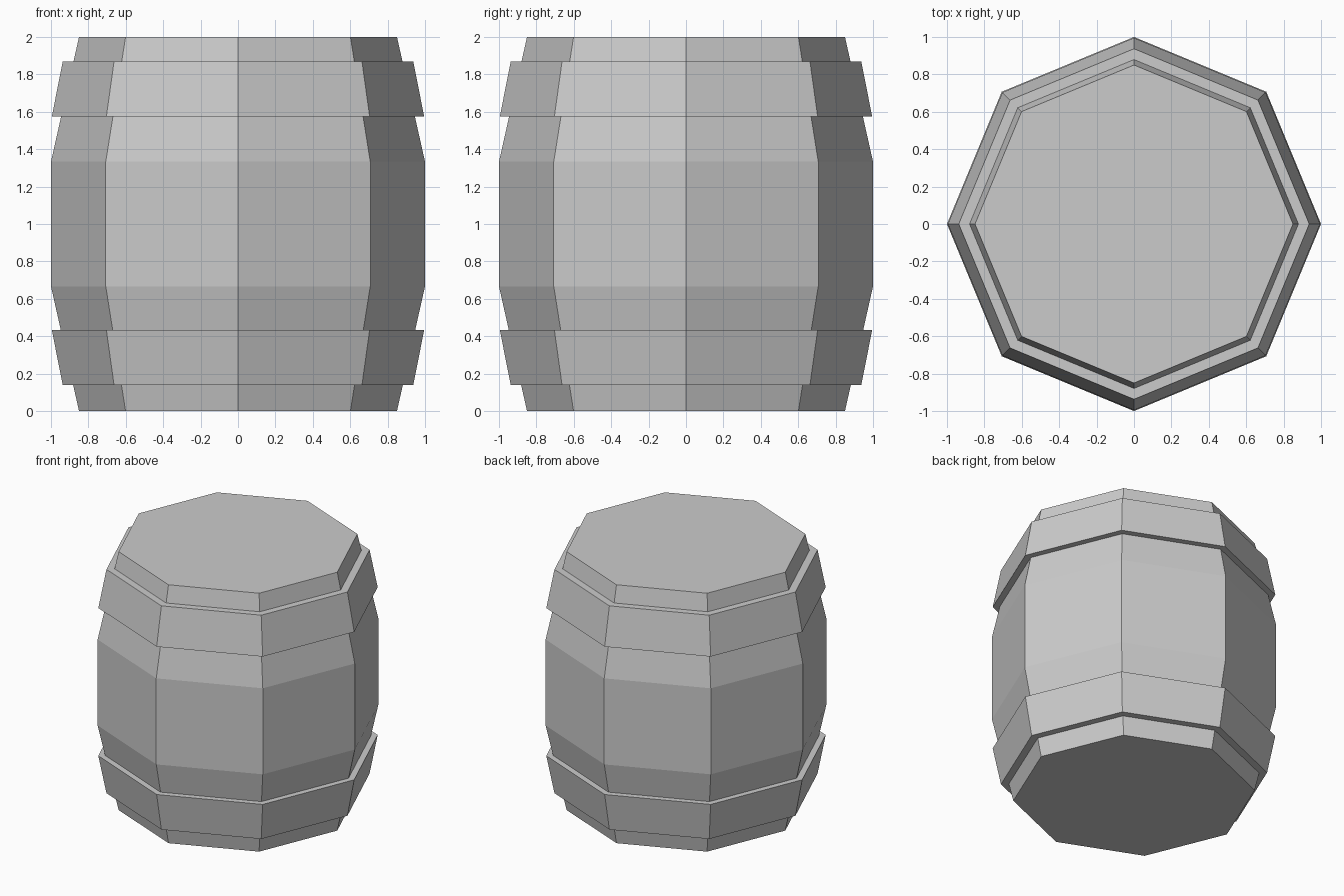
import bpy, bmesh
from math import cos, sin, tau

if "Cube" in bpy.data.objects:
    bpy.data.objects.remove(bpy.data.objects["Cube"])

SIDES = 8


def lathe(name, profile, ring=False):
    """Sweep (radius, z) points round z; cap the ends, or close the loop if ring."""
    bm = bmesh.new()
    loops = [[bm.verts.new((r * cos(tau * i / SIDES), r * sin(tau * i / SIDES), z))
              for i in range(SIDES)] for r, z in profile]
    pairs = list(zip(loops, loops[1:]))
    if ring:
        pairs.append((loops[-1], loops[0]))
    else:
        bm.faces.new(loops[0][::-1])
        bm.faces.new(loops[-1])
    for a, b in pairs:
        for i in range(SIDES):
            j = (i + 1) % SIDES
            bm.faces.new((a[i], a[j], b[j], b[i]))
    bmesh.ops.recalc_face_normals(bm, faces=bm.faces)
    mesh = bpy.data.meshes.new(name)
    bm.to_mesh(mesh)
    bm.free()
    obj = bpy.data.objects.new(name, mesh)
    bpy.context.collection.objects.link(obj)
    return obj


# Barrel body: straight middle, tapered ends
lathe("barrel_body", [(0.85, 0), (1, 0.667), (1, 1.333), (0.85, 2)])

# Hoops follow the taper, with inner faces sunk into the body
hoop = [(0.84, 0.138), (0.937, 0.138), (0.995, 0.432), (0.90, 0.432)]
lathe("lower_hoop", hoop, ring=True)
lathe("upper_hoop", [(r, 2.008 - z) for r, z in hoop], ring=True)
